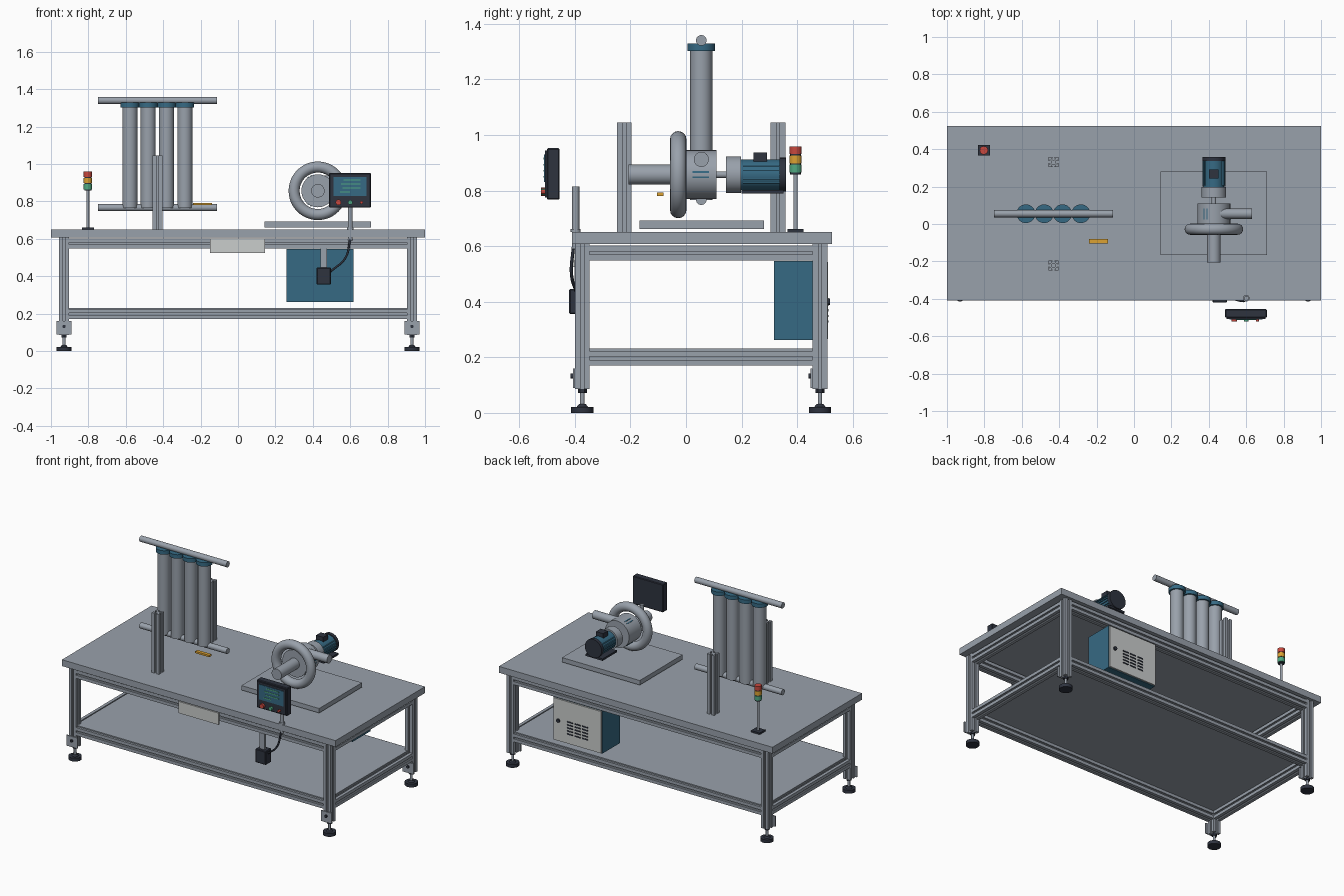
import bpy, bmesh, math
from mathutils import Vector, Matrix

if "Cube" in bpy.data.objects:
    bpy.data.objects.remove(bpy.data.objects["Cube"])


def mat(name, r, g, b):
    m = bpy.data.materials.new(name)
    m.diffuse_color = [((c / 255 + 0.055) / 1.055) ** 2.4 for c in (r, g, b)] + [1]
    m.use_nodes = True
    m.node_tree.nodes["Principled BSDF"].inputs["Base Color"].default_value = m.diffuse_color
    return m


STEEL = mat("steel grey", 153, 161, 171)
BLUE = mat("machine blue", 54, 106, 132)
DARK = mat("dark plastic", 46, 51, 63)
PALE = mat("pale panel", 202, 205, 204)
RED = mat("red", 200, 72, 62)
AMBER = mat("amber", 220, 162, 50)
GREEN = mat("green", 80, 170, 130)

# Rotations turning local z into the named axis
AXIS = {'x': Matrix.Rotation(math.pi / 2, 4, 'Y'),
        'y': Matrix.Rotation(-math.pi / 2, 4, 'X'),
        'z': Matrix.Identity(4)}


def finish(name, bm, material, smooth=False):
    bmesh.ops.recalc_face_normals(bm, faces=bm.faces)
    me = bpy.data.meshes.new(name)
    bm.to_mesh(me)
    bm.free()
    ob = bpy.data.objects.new(name, me)
    bpy.context.collection.objects.link(ob)
    me.materials.append(material)
    if smooth:
        bpy.ops.object.select_all(action='DESELECT')
        ob.select_set(True)
        bpy.context.view_layer.objects.active = ob
        bpy.ops.object.shade_smooth_by_angle(angle=math.radians(35))
    return ob


def box(name, x, y, z, material, bevel=0):
    """Box from (min, max) pairs."""
    bm = bmesh.new()
    bmesh.ops.create_cube(bm, size=1)
    for v in bm.verts:
        v.co = [(a + b) / 2 + c * (b - a) for (a, b), c in zip((x, y, z), v.co)]
    if bevel:
        bmesh.ops.bevel(bm, geom=bm.edges[:], offset=bevel, segments=1, affect='EDGES')
    return finish(name, bm, material)


def rod(name, axis, start, length, r, material, r2=None, n=32):
    """Cylinder or cone from a start point along an axis."""
    bm = bmesh.new()
    bmesh.ops.create_cone(bm, cap_ends=True, segments=n, radius1=r, radius2=r2 or r, depth=length)
    bmesh.ops.translate(bm, verts=bm.verts, vec=(0, 0, length / 2))
    bmesh.ops.transform(bm, matrix=Matrix.Translation(start) @ AXIS[axis], verts=bm.verts)
    return finish(name, bm, material, n > 8)


def slot_profile(name, axis, start, length, h=0.0265):
    """Square extrusion with a T-slot on each side."""
    s, w, lip, d = 0.006, 0.012, 0.006, 0.014
    side = [(h, -h), (h, -s), (h - lip, -s), (h - lip, -w), (h - d, -s),
            (h - d, s), (h - lip, w), (h - lip, s), (h, s)]
    bm = bmesh.new()
    verts = []
    for k in range(4):
        turn = Matrix.Rotation(k * math.pi / 2, 2)
        verts += [bm.verts.new((*(turn @ Vector(p)), 0)) for p in side]
    face = bm.faces.new(verts)
    new = bmesh.ops.extrude_face_region(bm, geom=[face])['geom']
    bmesh.ops.translate(bm, vec=(0, 0, length),
                        verts=[g for g in new if isinstance(g, bmesh.types.BMVert)])
    bmesh.ops.transform(bm, matrix=Matrix.Translation(start) @ AXIS[axis], verts=bm.verts)
    return finish(name, bm, STEEL)


# Table top and lower shelf
LX, YF, YB = 0.93, -0.373, 0.482
box("table_top", (-1, 1), (-0.41, 0.525), (0.608, 0.65), STEEL)
box("lower_shelf", (-0.92, 0.92), (-0.385, 0.495), (0.222, 0.231), STEEL)

# Legs with levelling feet and bolted foot plates
for x in (-LX, LX):
    for y in (YF, YB):
        slot_profile("leg", 'z', (x, y, 0.086), 0.522)
        rod("foot_pad", 'z', (x, y, 0), 0.022, 0.04, DARK)
        rod("foot_boss", 'z', (x, y, 0.022), 0.01, 0.02, DARK, 0.012)
        rod("foot_stem", 'z', (x, y, 0.025), 0.065, 0.008, STEEL, n=16)
        rod("foot_nut", 'z', (x, y, 0.072), 0.014, 0.016, DARK, n=6)
        box("foot_plate", (x - 0.04, x + 0.04), (y - 0.034, y - 0.0265), (0.09, 0.16), STEEL)
        rod("foot_bolt", 'y', (x, y - 0.042, 0.132), 0.01, 0.009, DARK, n=16)

# Upper and lower frame rails
for z in (0.575, 0.197):
    for y in (YF, YB):
        slot_profile("long_rail", 'x', (-0.905, y, z), 1.81)
    for x in (-LX, LX):
        slot_profile("side_rail", 'y', (x, -0.348, z), 0.805)
box("front_plate", (-0.15, 0.145), (-0.409, -0.4), (0.525, 0.602), PALE)

# Electrical cabinet with vented door
box("cabinet", (0.26, 0.617), (0.316, 0.5), (0.262, 0.546), BLUE)
box("cabinet_door", (0.264, 0.613), (0.5, 0.51), (0.266, 0.542), PALE)
rod("door_lock", 'y', (0.575, 0.508, 0.4), 0.01, 0.012, DARK, n=16)
for i in range(5):
    z = 0.325 + 0.02 * i
    for x in (0.36, 0.415, 0.47):
        box("vent_slot", (x, x + 0.042), (0.509, 0.513), (z, z + 0.008), DARK)

# Front junction box, bracket and cable
box("junction_bracket", (0.44, 0.475), (-0.402, -0.385), (0.44, 0.55), STEEL)
box("junction_box", (0.42, 0.497), (-0.42, -0.36), (0.356, 0.446), DARK, 0.004)
curve = bpy.data.curves.new("cable", 'CURVE')
curve.dimensions = '3D'
curve.bevel_depth, curve.bevel_resolution = 0.006, 2
spline = curve.splines.new('BEZIER')
path = [(0.6, -0.405, 0.6), (0.575, -0.412, 0.5), (0.495, -0.39, 0.425)]
spline.bezier_points.add(len(path) - 1)
for p, co in zip(spline.bezier_points, path):
    p.co, p.handle_left_type, p.handle_right_type = co, 'AUTO', 'AUTO'
curve.materials.append(DARK)
bpy.context.collection.objects.link(bpy.data.objects.new("cable", curve))

# Operator panel on a post
rod("panel_post", 'z', (0.6, -0.397, 0.59), 0.225, 0.013, STEEL)
rod("post_collar", 'z', (0.6, -0.397, 0.65), 0.012, 0.018, STEEL)
box("panel_housing", (0.487, 0.71), (-0.5, -0.455), (0.767, 0.952), DARK, 0.004)
box("panel_bezel", (0.495, 0.702), (-0.507, -0.499), (0.775, 0.944), DARK)
box("screen", (0.51, 0.688), (-0.51, -0.506), (0.83, 0.93), BLUE)
for z, a, b in ((0.912, 0.565, 0.655), (0.89, 0.55, 0.655), (0.868, 0.56, 0.655), (0.847, 0.545, 0.6)):
    box("screen_line", (a, b), (-0.512, -0.509), (z, z + 0.006), GREEN)
for x, r, m in ((0.537, 0.015, RED), (0.6, 0.012, GREEN), (0.66, 0.008, RED)):
    rod("panel_button", 'y', (x, -0.522, 0.795), 0.016, r, m, n=24)

# Pump base, ring volute and body
PX, PZ = 0.427, 0.857
box("pump_base", (0.142, 0.71), (-0.167, 0.28), (0.662, 0.692), STEEL)
bm = bmesh.new()
N, M, R, r = 48, 16, 0.127, 0.0295
grid = [[bm.verts.new((PX + (R + r * math.cos(b)) * math.cos(a), -0.028 + r * math.sin(b),
                       PZ + (R + r * math.cos(b)) * math.sin(a)))
         for b in [2 * math.pi * j / M for j in range(M)]]
        for a in [2 * math.pi * i / N for i in range(N)]]
for i in range(N):
    for j in range(M):
        k, l = (i + 1) % N, (j + 1) % M
        bm.faces.new((grid[i][j], grid[k][j], grid[k][l], grid[i][l]))
finish("pump_ring", bm, STEEL, True)
rod("pump_body", 'y', (PX, -0.02, PZ), 0.13, 0.088, STEEL, n=48)
rod("pump_inlet", 'y', (PX, -0.207, PZ), 0.2, 0.036, STEEL)
rod("pump_outlet", 'x', (0.45, 0.055, 0.912), 0.18, 0.027, STEEL)
for turn in (0, 120, 240):
    for off in (-6, 6):
        a = math.radians(turn + off)
        bm = bmesh.new()
        bmesh.ops.create_cube(bm, size=1)
        place = (Matrix.Translation((PX, 0.053, PZ)) @ Matrix.Rotation(-a, 4, 'Y')
                 @ Matrix.Translation((0.088, 0, 0)) @ Matrix.Diagonal((0.006, 0.058, 0.006, 1)))
        bmesh.ops.transform(bm, matrix=place, verts=bm.verts)
        finish("body_stripe", bm, BLUE)

# Shaft, coupling bell and motor
rod("shaft", 'y', (PX, 0.1, PZ), 0.06, 0.012, STEEL, n=20)
rod("coupling_bell", 'y', (PX, 0.143, PZ), 0.055, 0.066, STEEL)
rod("motor", 'y', (PX, 0.197, PZ), 0.145, 0.055, BLUE)
rod("motor_fan_cover", 'y', (PX, 0.337, PZ), 0.022, 0.061, DARK)
box("motor_foot", (PX - 0.062, PX + 0.062), (0.2, 0.35), (0.789, 0.802), DARK)
box("terminal_box", (PX - 0.026, PX + 0.026), (0.243, 0.292), (0.9, 0.937), DARK)
for s in (-1, 1):
    for dz in (-0.03, -0.015, 0, 0.015, 0.03):
        x = PX + s * math.sqrt(0.055 ** 2 - dz ** 2)
        box("motor_fin", (x - 0.005, x + 0.005), (0.205, 0.337), (PZ + dz - 0.002, PZ + dz + 0.002), BLUE)

# Filter bank between two header pipes
for i in range(4):
    x = -0.578 + 0.098 * i
    rod("filter_tube", 'z', (x, 0.055, 0.765), 0.54, 0.04, STEEL)
    rod("filter_cap", 'z', (x, 0.055, 1.302), 0.026, 0.05, BLUE)
for z in (0.767, 1.34):
    rod("header_pipe", 'x', (-0.748, 0.055, z), 0.636, 0.019, STEEL)

# Filter uprights and amber sensor
for y in (-0.222, 0.331):
    slot_profile("upright", 'z', (-0.43, y, 0.65), 0.395)
box("sensor", (-0.24, -0.138), (-0.104, -0.081), (0.78, 0.792), AMBER)

# Signal tower
TX, TY = -0.803, 0.394
box("tower_base", (TX - 0.032, TX + 0.032), (TY - 0.029, TY + 0.029), (0.65, 0.661), DARK)
rod("tower_pole", 'z', (TX, TY, 0.66), 0.2, 0.008, STEEL, n=16)
rod("tower_core", 'z', (TX, TY, 0.858), 0.095, 0.019, DARK, n=24)
for z, m in ((0.865, GREEN), (0.898, AMBER), (0.931, RED)):
    rod("tower_lamp", 'z', (TX, TY, z), 0.028, 0.022, m, n=24)
